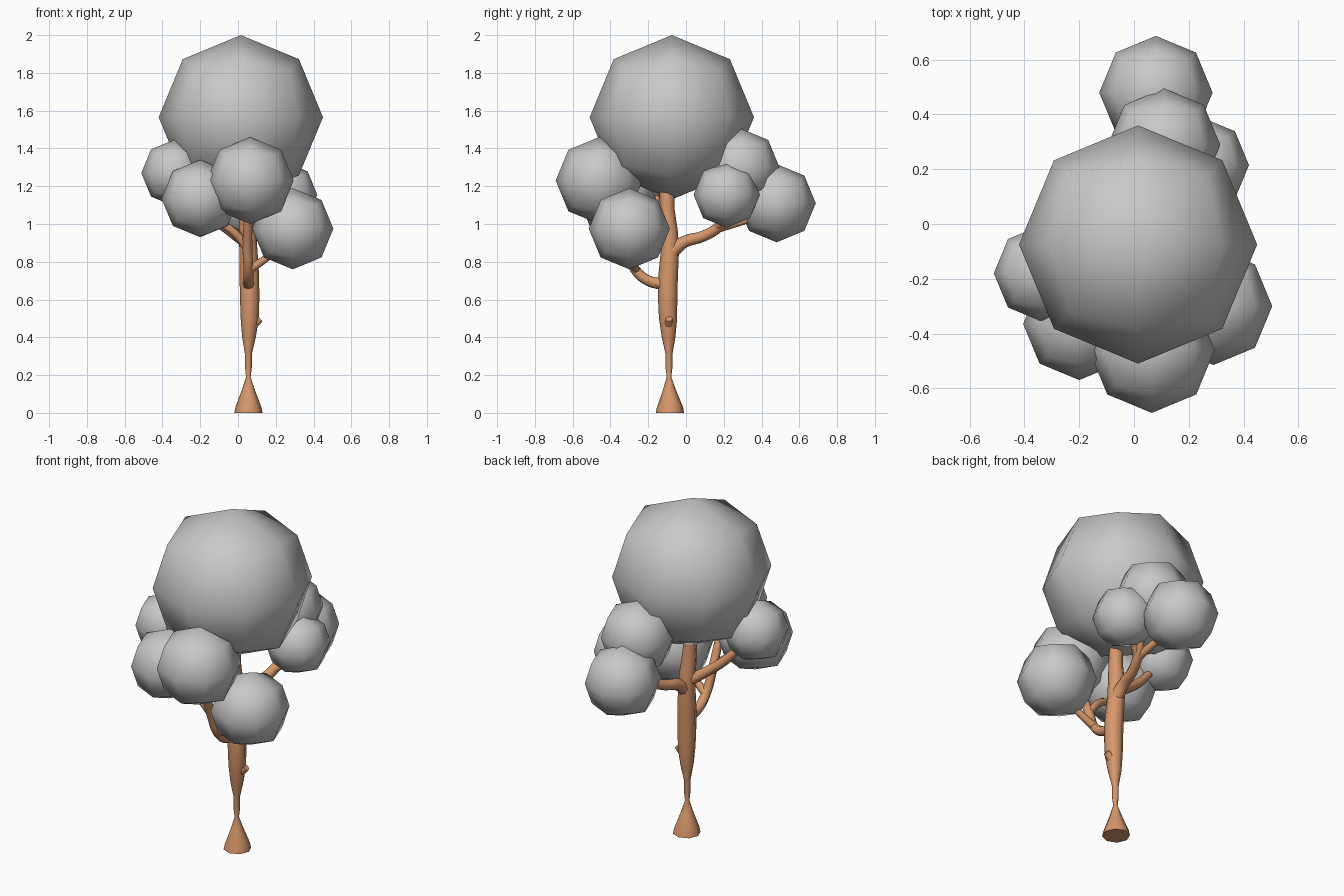
import bpy, bmesh, math
from mathutils import Vector


def material(name, rgb):
    m = bpy.data.materials.new(name)
    m.diffuse_color = (*rgb, 1)
    return m


GREY = material("leaf_grey", (0.58, 0.58, 0.58))
WOOD = material("warm_wood", (0.68, 0.31, 0.15))


def leaf_ball(name, centre, radius):
    """Low-poly ball: a cube divided once and pushed out to a sphere."""
    bm = bmesh.new()
    bmesh.ops.create_cube(bm, size=2)
    bmesh.ops.subdivide_edges(bm, edges=bm.edges[:], cuts=1, use_grid_fill=True)
    for v in bm.verts:
        v.co = v.co.normalized() * radius
    for f in bm.faces:
        f.smooth = True
    me = bpy.data.meshes.new(name)
    bm.to_mesh(me)
    bm.free()
    me.materials.append(GREY)
    ob = bpy.data.objects.new(name, me)
    ob.location = centre
    bpy.context.collection.objects.link(ob)


def limb(name, points, kind='BEZIER'):
    """Tapering round limb through (x, y, z, radius) points."""
    cu = bpy.data.curves.new(name, 'CURVE')
    cu.dimensions = '3D'
    cu.bevel_depth = 1
    cu.bevel_resolution = 2
    cu.resolution_u = 4
    cu.use_fill_caps = True
    sp = cu.splines.new(kind)
    pts = sp.bezier_points if kind == 'BEZIER' else sp.points
    pts.add(len(points) - 1)
    for p, (x, y, z, r) in zip(pts, points):
        p.co = (x, y, z) if kind == 'BEZIER' else (x, y, z, 1)
        p.radius = r
        if kind == 'BEZIER':
            p.handle_left_type = p.handle_right_type = 'AUTO'
    cu.materials.append(WOOD)
    ob = bpy.data.objects.new(name, cu)
    bpy.context.collection.objects.link(ob)
    bpy.ops.object.select_all(action='DESELECT')
    ob.select_set(True)
    bpy.context.view_layer.objects.active = ob
    bpy.ops.object.convert(target='MESH')
    bpy.ops.object.shade_smooth_by_angle(angle=math.radians(50))


# Foliage
leaf_ball("crown", (0.015, -0.075, 1.565), 0.435)
leaf_ball("leaves_front", (0.065, -0.46, 1.23), 0.23)
leaf_ball("leaves_front_left", (-0.2, -0.365, 1.135), 0.205)
leaf_ball("leaves_front_right", (0.29, -0.3, 0.975), 0.215)
leaf_ball("leaves_left", (-0.335, -0.18, 1.27), 0.177)
leaf_ball("leaves_back_right", (0.245, 0.215, 1.155), 0.175)
leaf_ball("leaves_back", (0.08, 0.48, 1.11), 0.207)
leaf_ball("leaves_back_upper", (0.11, 0.29, 1.3), 0.205)

# Trunk with flared foot and pinched ankle
limb("trunk", [
    (0.055, -0.085, 0.0, 0.075), (0.055, -0.085, 0.03, 0.069),
    (0.055, -0.088, 0.12, 0.035), (0.055, -0.09, 0.19, 0.012),
    (0.055, -0.09, 0.24, 0.018), (0.055, -0.09, 0.31, 0.018),
    (0.058, -0.092, 0.4, 0.036), (0.062, -0.095, 0.5, 0.048),
    (0.062, -0.097, 0.6, 0.051), (0.06, -0.095, 0.72, 0.052),
    (0.055, -0.085, 0.86, 0.048), (0.05, -0.088, 0.96, 0.045),
    (0.045, -0.1, 1.08, 0.039), (0.04, -0.1, 1.18, 0.039)], 'POLY')
limb("trunk_knot", [(0.085, -0.09, 0.47, 0.024), (0.118, -0.09, 0.498, 0.018)])

# Front bough and its forks
limb("front_bough", [
    (0.055, -0.1, 0.68, 0.032), (0.055, -0.2, 0.70, 0.028),
    (0.055, -0.27, 0.76, 0.026), (0.05, -0.32, 0.88, 0.026),
    (0.055, -0.4, 1.06, 0.022)])
limb("front_right_branch", [
    (0.055, -0.265, 0.755, 0.024), (0.13, -0.28, 0.805, 0.02),
    (0.23, -0.3, 0.88, 0.016)])
limb("front_left_branch", [
    (0.05, -0.31, 0.87, 0.022), (-0.02, -0.325, 0.955, 0.022),
    (-0.14, -0.35, 1.03, 0.018)])

# Left bough
limb("left_bough", [
    (0.05, -0.09, 0.9, 0.034), (-0.05, -0.115, 0.97, 0.028),
    (-0.15, -0.14, 1.05, 0.026), (-0.27, -0.17, 1.18, 0.02)])

# Back bough and its forks
limb("back_bough", [
    (0.06, -0.08, 0.85, 0.04), (0.065, -0.01, 0.905, 0.032),
    (0.085, 0.09, 0.935, 0.029), (0.12, 0.18, 0.99, 0.028),
    (0.15, 0.24, 1.08, 0.024), (0.12, 0.28, 1.2, 0.02)])
limb("back_branch", [
    (0.11, 0.16, 0.975, 0.024), (0.105, 0.27, 1.005, 0.02),
    (0.09, 0.39, 1.04, 0.016)])
limb("back_right_branch", [
    (0.11, 0.16, 0.975, 0.024), (0.17, 0.2, 1.03, 0.02),
    (0.22, 0.215, 1.1, 0.016)])
